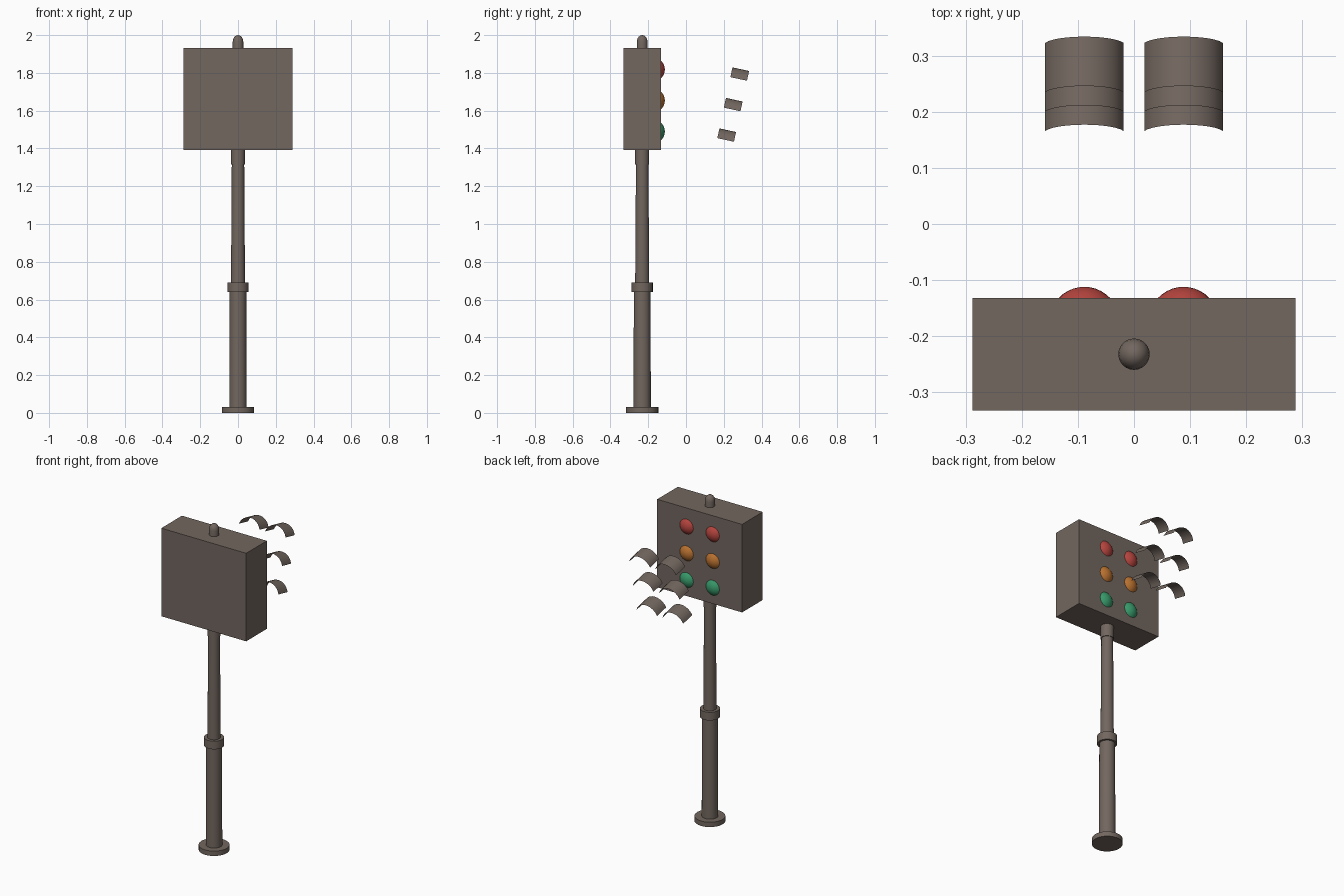
import bpy, bmesh
from math import sin, cos, pi, radians, asin
from mathutils import Matrix, Vector

if "Cube" in bpy.data.objects:
    bpy.data.objects.remove(bpy.data.objects["Cube"])

POLE_Y = -0.232
FACE_Y = -0.132
TILT = radians(-12.2)


def material(name, rgb):
    m = bpy.data.materials.new(name)
    m.diffuse_color = (*rgb, 1)
    m.use_nodes = True
    m.node_tree.nodes["Principled BSDF"].inputs["Base Color"].default_value = m.diffuse_color
    return m


METAL = material("brown_metal", (0.17, 0.135, 0.115))
LENSES = [("green", material("green_lens", (0.04, 0.33, 0.15))),
          ("amber", material("amber_lens", (0.50, 0.17, 0.03))),
          ("red", material("red_lens", (0.48, 0.06, 0.05)))]


def finish(name, bm, mat, matrix=Matrix()):
    bm.normal_update()
    mesh = bpy.data.meshes.new(name)
    bm.to_mesh(mesh)
    bm.free()
    mesh.materials.append(mat)
    ob = bpy.data.objects.new(name, mesh)
    ob.matrix_world = matrix
    bpy.context.collection.objects.link(ob)
    bpy.ops.object.select_all(action='DESELECT')
    ob.select_set(True)
    bpy.context.view_layer.objects.active = ob
    bpy.ops.object.shade_smooth_by_angle(angle=radians(35))
    return ob


def lathe(name, profile, mat, matrix, sides=24):
    """Spin (radius, height) points around z; open ends on the axis close."""
    bm = bmesh.new()
    verts = [bm.verts.new((r, 0, z)) for r, z in profile]
    edges = [bm.edges.new(p) for p in zip(verts, verts[1:])]
    bmesh.ops.spin(bm, geom=verts + edges, cent=(0, 0, 0), axis=(0, 0, 1),
                   angle=2 * pi, steps=sides, use_merge=True)
    bmesh.ops.remove_doubles(bm, verts=bm.verts, dist=1e-5)
    bmesh.ops.recalc_face_normals(bm, faces=bm.faces)
    return finish(name, bm, mat, matrix)


# Pole: foot, thick lower tube, collar, tapered upper tube, sleeve
axis = Matrix.Translation((0, POLE_Y, 0))
lathe("pole", [(0, 0), (0.086, 0), (0.086, 0.03), (0.046, 0.03), (0.044, 0.64),
               (0.056, 0.64), (0.056, 0.69), (0.037, 0.69), (0.033, 1.315),
               (0.037, 1.315), (0.037, 1.40), (0, 1.40)], METAL, axis)

# Rounded finial on top of the housing
dome = [(0.028 * cos(i * pi / 8), 1.966 + 0.034 * sin(i * pi / 8)) for i in range(4)]
lathe("finial", [(0, 1.92), (0.028, 1.92)] + dome + [(0, 2.0)], METAL, axis)

# Box housing
bm = bmesh.new()
bmesh.ops.create_cube(bm, size=1)
bmesh.ops.scale(bm, vec=(0.576, 0.2, 0.54), verts=bm.verts)
finish("housing", bm, METAL, Matrix.Translation((0, POLE_Y, 1.662)))


def visor(name, x, y, z):
    """Thin arched hood whose back top centre is at (x, y, z)."""
    R, length, half, n = 0.0727, 0.09, radians(74), 12
    bm = bmesh.new()
    rows = []
    for yy in (0, length):
        rows.append([bm.verts.new((R * sin(a), yy, R * cos(a) - R))
                     for a in (half * (2 * i / n - 1) for i in range(n + 1))])
    for i in range(n):
        bm.faces.new((rows[0][i], rows[0][i + 1], rows[1][i + 1], rows[1][i]))
    finish(name, bm, METAL, Matrix.Translation((x, y, z)) @ Matrix.Rotation(TILT, 4, 'X'))


# Two columns of domed lenses, with the tilted hoods set out in front of them
lens_r, lens_h = 0.046, 0.02
ball = (lens_r ** 2 + lens_h ** 2) / (2 * lens_h)
arc = asin(lens_r / ball)
cap = [(ball * sin(arc * t / 5), ball * cos(arc * t / 5) - ball + lens_h)
       for t in range(5, -1, -1)]
cap[-1] = (0, lens_h)
for side, x in (("left", -0.0885), ("right", 0.0885)):
    for row, (colour, mat) in enumerate(LENSES):
        place = Matrix.Translation((x, FACE_Y, 1.49 + 0.164 * row))
        lathe(f"{colour}_lens_{side}", cap, mat, place @ Matrix.Rotation(-pi / 2, 4, 'X'), 20)
        visor(f"{colour}_visor_{side}", x, 0.177 + 0.0345 * row, 1.506 + 0.1615 * row)
